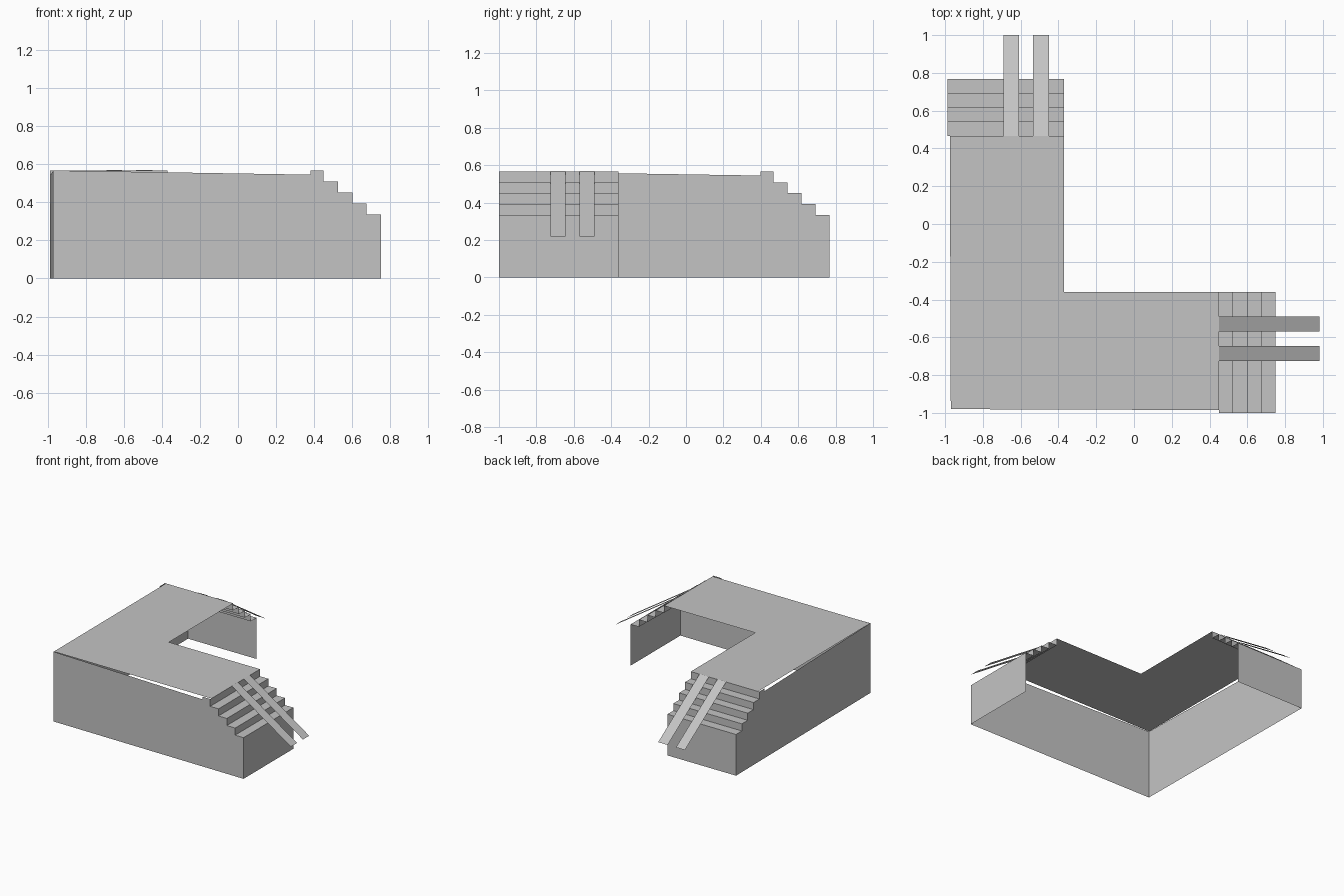
import bpy
import bmesh

cube = bpy.data.objects.get("Cube")
if cube:
    bpy.data.objects.remove(cube, do_unlink=True)

GREY = (0.55, 0.55, 0.55, 1)
mat = bpy.data.materials.new("plain grey")
mat.use_nodes = True
mat.diffuse_color = GREY
mat.node_tree.nodes["Principled BSDF"].inputs["Base Color"].default_value = GREY

TOP, RISE, RUN, STEPS = 0.567, 0.058, 0.075, 4


def sheet(name, polygons, place=lambda p: p, flip=False):
    """Open surface made of polygons, each placed by a coordinate rule."""
    bm = bmesh.new()
    for poly in polygons:
        pts = [bm.verts.new(place(p)) for p in poly]
        bm.faces.new(pts[::-1] if flip else pts)
    bmesh.ops.remove_doubles(bm, verts=bm.verts[:], dist=0.0005)
    mesh = bpy.data.meshes.new(name)
    bm.to_mesh(mesh)
    bm.free()
    mesh.materials.append(mat)
    obj = bpy.data.objects.new(name, mesh)
    bpy.context.collection.objects.link(obj)
    return obj


def stair_profile(start):
    """Points along the stair from the deck edge down to the ground."""
    pts = [(start, TOP)]
    for i in range(STEPS):
        z = TOP - RISE * (i + 1)
        pts += [(start + RUN * i, z), (start + RUN * (i + 1), z)]
    return pts + [(start + RUN * STEPS, 0)]


def arm(label, place, flip, start, corner, near, far, ramps):
    """One arm: outer wall, stair with end wall, and two loading ramps."""
    profile = stair_profile(start)
    end = profile[-1][0]

    # Outer wall, slightly skewed, with a narrow gap under the deck
    def wall_v(u):
        return near + 0.017 * (end - u) / (end + 0.97)
    outline = [(corner, 0)] + profile[::-1]
    outline += [(start - 0.07, TOP), (start - 0.07, 0.545), (corner, TOP)]
    sheet(label + "_outer_wall", [[(u, wall_v(u), z) for u, z in outline]], place, flip)

    # Treads, risers and the end wall as one folded strip
    strip = [[(a[0], near, a[1]), (b[0], near, b[1]), (b[0], far, b[1]), (a[0], far, a[1])]
             for a, b in zip(profile, profile[1:])]
    sheet(label + "_stair", strip, place, flip)

    # Thin sloping ramps
    for n, (v0, v1) in enumerate(ramps, 1):
        u0, u1, z0, z1 = start, start + 0.533, TOP + 0.003, 0.218
        sheet(f"{label}_ramp_{n}",
              [[(u0, v0, z0), (u1, v0, z1), (u1, v1, z1), (u0, v1, z0)]], place, flip)


# L-shaped deck, split into two quads that meet at the inner corner
sheet("deck", [
    [(-0.97, -0.98, TOP), (0.45, -0.985, TOP), (0.45, -0.36, TOP), (-0.37, -0.36, TOP)],
    [(-0.97, -0.98, TOP), (-0.37, -0.36, TOP), (-0.37, 0.467, TOP), (-0.975, 0.467, TOP)],
])

# The two arms share one layout, with x and y swapped
arm("left", lambda p: p, False, 0.45, -0.972, -1.0, -0.36,
    [(-0.725, -0.645), (-0.57, -0.49)])
arm("back", lambda p: (p[1], p[0], p[2]), True, 0.467, -0.982, -0.987, -0.37,
    [(-0.69, -0.61), (-0.535, -0.45)])
